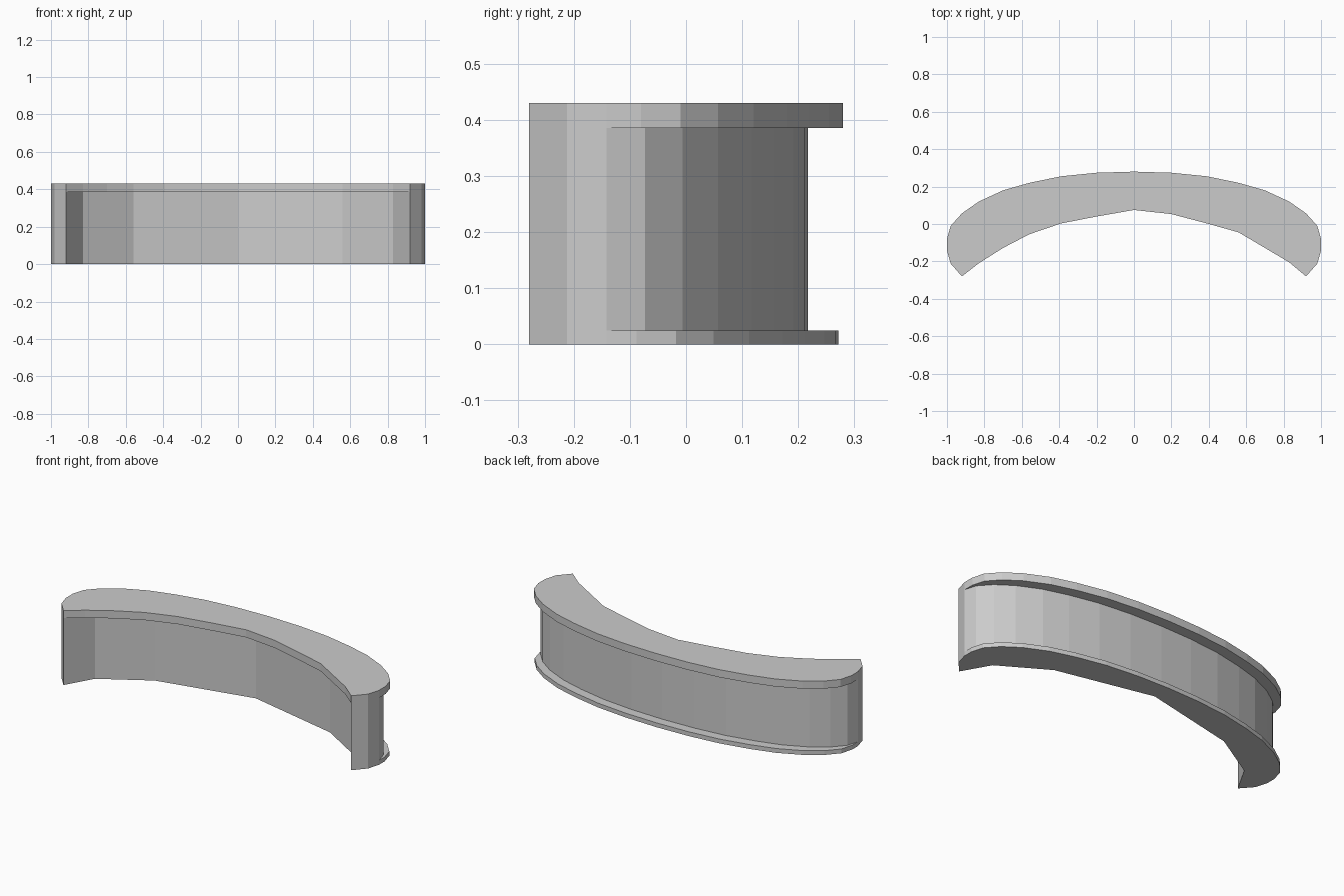
import bpy
import bmesh

if "Cube" in bpy.data.objects:
    bpy.data.objects.remove(bpy.data.objects["Cube"])

# Right half of the back edge of the worktop, from the tip to the middle
TIP = [(0.92, -0.28), (0.98, -0.212), (1.0, -0.142)]
ARC = [(1.0, -0.08), (0.98, -0.01), (0.92, 0.057), (0.83, 0.12), (0.70, 0.18),
       (0.56, 0.22), (0.39, 0.255), (0.20, 0.274), (0.0, 0.28)]
# Front edges, left to right: worktop overhang and recessed front panel
TOP_FRONT = [(-0.83, -0.21), (-0.70, -0.128), (-0.56, -0.055), (-0.39, 0.003), (-0.20, 0.04),
             (0.0, 0.075), (0.20, 0.053), (0.39, 0.003), (0.56, -0.045), (0.83, -0.205)]
BODY_FRONT = [(-0.83, -0.122), (-0.56, 0.04), (0.0, 0.163), (0.56, 0.04), (0.83, -0.122)]


def outline(shift, front):
    """Closed counter-clockwise plan outline, back arc moved forward by shift."""
    half = TIP + [(x, y - shift) for x, y in ARC if y - shift > -0.14]
    mirrored = [(-x, y) for x, y in reversed(half[:-1])]
    return half + mirrored + front


def extrude_plan(name, pts, z0, z1, caps=True):
    bm = bmesh.new()
    low = [bm.verts.new((x, y, z0)) for x, y in pts]
    high = [bm.verts.new((x, y, z1)) for x, y in pts]
    n = len(pts)
    for i in range(n):
        j = (i + 1) % n
        bm.faces.new((low[i], low[j], high[j], high[i]))
    if caps:
        bm.faces.new(low[::-1])
        bm.faces.new(high)
        # Split the concave caps cleanly
        bmesh.ops.triangulate(bm, faces=[f for f in bm.faces if len(f.verts) > 4])
    mesh = bpy.data.meshes.new(name)
    bm.to_mesh(mesh)
    bm.free()
    obj = bpy.data.objects.new(name, mesh)
    bpy.context.collection.objects.link(obj)
    return obj


# Plinth, panel wall and worktop of the curved counter
extrude_plan("plinth", outline(0.008, BODY_FRONT), 0.0, 0.025)
extrude_plan("counter_wall", outline(0.063, BODY_FRONT), 0.025, 0.386, caps=False)
extrude_plan("worktop", outline(0.0, TOP_FRONT), 0.386, 0.43)
